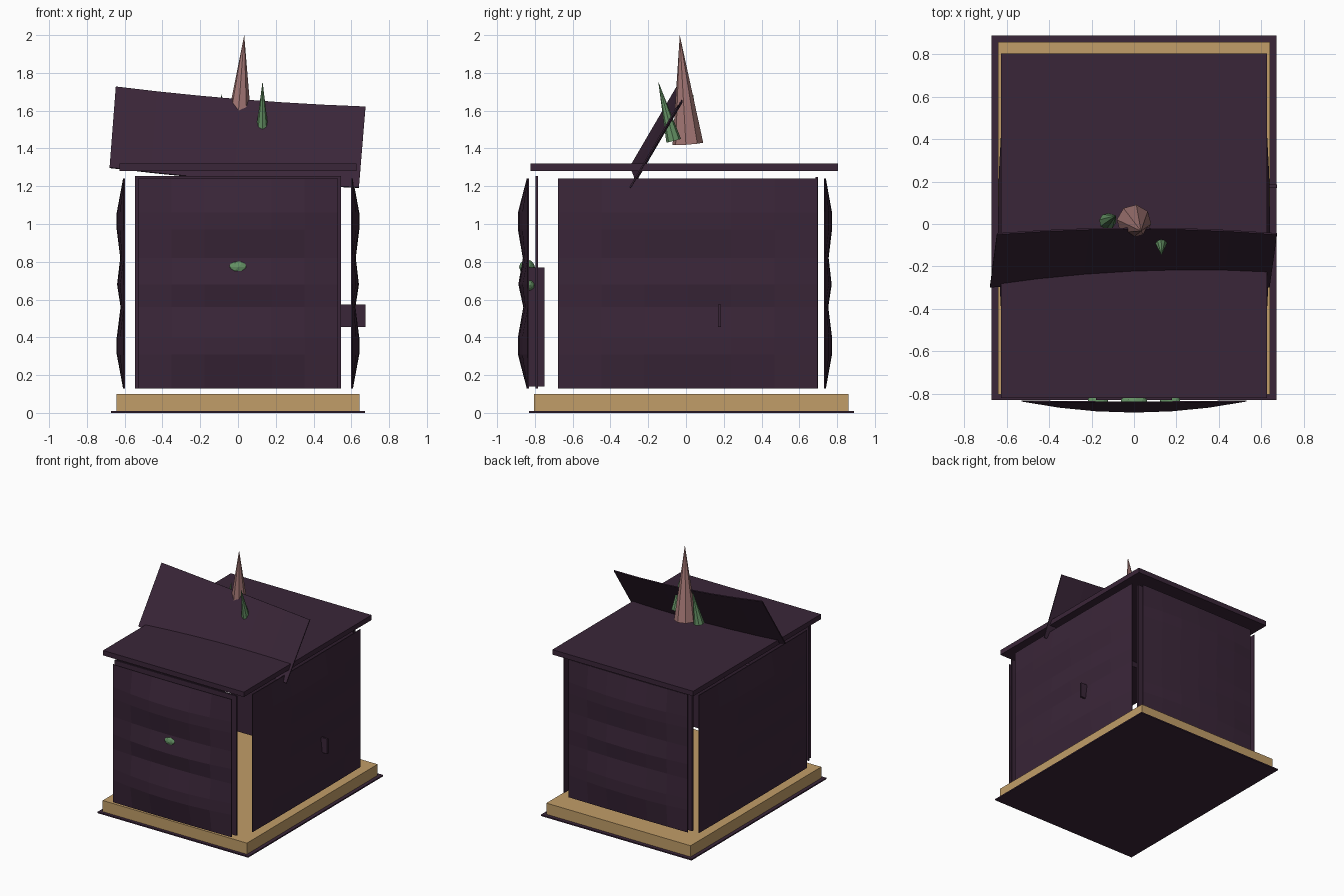
import bpy, bmesh, math
from mathutils import Vector

if "Cube" in bpy.data.objects:
    bpy.data.objects.remove(bpy.data.objects["Cube"])


def material(name, rgb):
    m = bpy.data.materials.new(name)
    m.diffuse_color = (*rgb, 1)
    m.use_nodes = True
    m.node_tree.nodes["Principled BSDF"].inputs["Base Color"].default_value = m.diffuse_color
    return m


PURPLE = material("dark_purple", (0.042, 0.019, 0.040))
TAN = material("tan_wood", (0.533, 0.337, 0.138))
PINK = material("dusty_pink", (0.376, 0.188, 0.181))
GREEN = material("leaf_green", (0.127, 0.283, 0.127))


def finish(name, bm, mat):
    bmesh.ops.recalc_face_normals(bm, faces=bm.faces)
    me = bpy.data.meshes.new(name)
    bm.to_mesh(me)
    bm.free()
    me.materials.append(mat)
    ob = bpy.data.objects.new(name, me)
    bpy.context.collection.objects.link(ob)
    return ob


def box(name, x0, x1, y0, y1, z0, z1, mat):
    bm = bmesh.new()
    bmesh.ops.create_cube(bm, size=1)
    for v in bm.verts:
        v.co = ((x0 + x1) / 2 + v.co.x * (x1 - x0),
                (y0 + y1) / 2 + v.co.y * (y1 - y0),
                (z0 + z1) / 2 + v.co.z * (z1 - z0))
    return finish(name, bm, mat)


def sheet(name, point, cols, rows, thick, mat):
    """Closed thin sheet: point(u, row, depth) gives a position."""
    bm = bmesh.new()
    layers = [[[bm.verts.new(point(i / cols, r, d)) for i in range(cols + 1)]
               for r in range(rows + 1)] for d in (0, thick)]
    for g in layers:
        for r in range(rows):
            for i in range(cols):
                bm.faces.new((g[r][i], g[r][i + 1], g[r + 1][i + 1], g[r + 1][i]))
    a, b = layers
    for r in range(rows):
        for i in (0, cols):
            bm.faces.new((a[r][i], a[r + 1][i], b[r + 1][i], b[r][i]))
    for i in range(cols):
        for r in (0, rows):
            bm.faces.new((a[r][i], a[r][i + 1], b[r][i + 1], b[r][i]))
    return finish(name, bm, mat)


# height and bulge of the wavy wall profile
WAVE = [(0.13, 0.1), (0.31, 1), (0.40, 1), (0.56, 0.45), (0.68, 0.95),
        (0.82, 0.5), (0.97, 1), (1.06, 1), (1.24, 0.1)]


def wavy_wall(name, centre, normal, half, bulge):
    n = Vector(normal)
    side = Vector((-n.y, n.x, 0))
    c = Vector(centre)

    def point(u, r, d):
        s = 2 * u - 1
        z, w = WAVE[r]
        return c + side * s * half + n * (bulge * w * (1 - s * s) - d) + Vector((0, 0, z))
    return sheet(name, point, 6, len(WAVE) - 1, 0.006, PURPLE)


def spike(name, base, tip, radius, mat):
    base, tip = Vector(base), Vector(tip)
    axis = tip - base
    bm = bmesh.new()
    bmesh.ops.create_cone(bm, cap_ends=True, segments=8, radius1=radius,
                          radius2=0, depth=axis.length)
    q = axis.to_track_quat('Z', 'Y')
    for v in bm.verts:
        v.co = q @ v.co + (base + tip) / 2
    return finish(name, bm, mat)


def blob(name, centre, size):
    bm = bmesh.new()
    bmesh.ops.create_icosphere(bm, subdivisions=2, radius=1)
    for v in bm.verts:
        v.co = [c + s * k for c, s, k in zip(centre, size, v.co)]
    return finish(name, bm, GREEN)


# base and roof
box("ground_plate", -0.672, 0.672, -0.83, 0.89, 0, 0.01, PURPLE)
box("floor_slab", -0.643, 0.643, -0.805, 0.86, 0.01, 0.10, TAN)
box("roof_slab", -0.628, 0.628, -0.822, 0.805, 1.28, 1.32, PURPLE)

# wavy walls and the flat boards behind the end walls
wavy_wall("front_wall", (0, -0.838, 0), (0, -1, 0), 0.53, 0.052)
wavy_wall("back_wall", (0, 0.737, 0), (0, 1, 0), 0.53, 0.036)
wavy_wall("right_wall", (0.605, 0.01, 0), (1, 0, 0), 0.687, 0.037)
wavy_wall("left_wall", (-0.605, 0.01, 0), (-1, 0, 0), 0.687, 0.037)
box("front_board", -0.545, 0.545, -0.797, -0.783, 0.13, 1.255, PURPLE)
box("back_board", -0.545, 0.545, 0.685, 0.70, 0.13, 1.25, PURPLE)

# door, side bracket and greenery poking through the front
box("door", -0.18, 0.18, -0.83, -0.75, 0.14, 0.77, PURPLE)
box("side_bracket", 0.54, 0.676, 0.17, 0.186, 0.455, 0.575, PURPLE)
blob("door_leaf_top", (0, -0.842, 0.772), (0.065, 0.042, 0.04))
for s, n in ((-1, "left"), (1, "right")):
    blob("door_leaf_" + n, (s * 0.17, -0.838, 0.675), (0.05, 0.038, 0.03))

# bowed sign board leaning back over the roof
LOW = Vector((-0.68, -0.30, 1.30)), Vector((0.64, -0.30, 1.195))
TOP = Vector((-0.647, -0.05, 1.728)), Vector((0.675, -0.05, 1.622))
BACK = Vector((0, 0.87, -0.49))


def sign_point(u, r, d):
    a, b = (LOW, TOP)[r]
    return a.lerp(b, u) + BACK * (0.03 * (1 - (2 * u - 1) ** 2) + d)


sheet("sign_board", sign_point, 6, 1, 0.008, PURPLE)

# crystal spikes
spike("tall_spike", (0.0, 0.01, 1.425), (0.033, -0.033, 2.0), 0.082, PINK)
spike("right_spike", (0.128, -0.065, 1.44), (0.13, -0.147, 1.755), 0.04, GREEN)
spike("left_spike", (-0.125, 0.012, 1.43), (-0.085, 0.04, 1.69), 0.04, GREEN)
